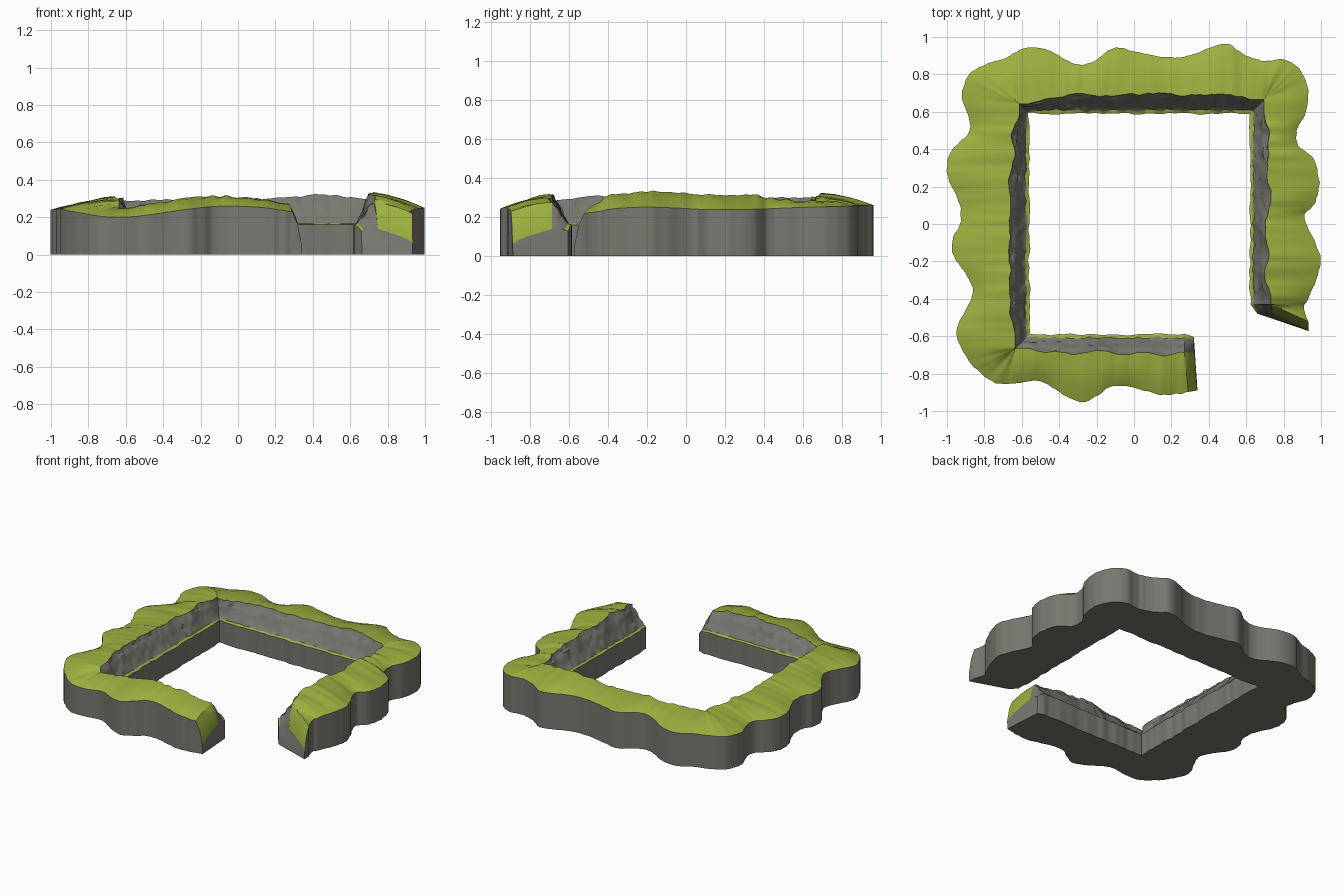
import bpy, bmesh, math
from mathutils import Vector, noise

if "Cube" in bpy.data.objects:
    bpy.data.objects.remove(bpy.data.objects["Cube"], do_unlink=True)


def make_material(name, color):
    mat = bpy.data.materials.new(name)
    mat.use_nodes = True
    mat.diffuse_color = color
    mat.node_tree.nodes["Principled BSDF"].inputs["Base Color"].default_value = color
    return mat


def spline(keys, u):
    """Smooth interpolation through evenly spaced keys."""
    i = min(int(u), len(keys) - 2)
    t = u - i
    p0, p1, p2, p3 = (keys[min(max(i + k, 0), len(keys) - 1)] for k in (-1, 0, 1, 2))
    return p1 + (p2 - p0) * (t / 2) + (p0 * 2 - p1 * 5 + p2 * 4 - p3) * (t * t / 2) \
        + (p1 * 3 - p0 - p2 * 3 + p3) * (t ** 3 / 2)


def clamp(value, low, high):
    return max(low, min(high, value))


def wobble(point, scale, amount):
    return noise.noise(Vector((point.x, point.y, 0.37)) * scale) * amount


# Scalloped outer edge of the bank, from the front opening round to the right end
OUTLINE = [Vector(p) for p in (
    (.29, -.9), (.22, -.91), (.13, -.91), (-.03, -.87), (-.12, -.87), (-.2, -.92),
    (-.28, -.955), (-.38, -.91), (-.5, -.84), (-.62, -.85), (-.74, -.85), (-.84, -.78),
    (-.92, -.67), (-.95, -.57), (-.91, -.48), (-.86, -.37), (-.89, -.28), (-.96, -.18),
    (-.97, -.08), (-.93, 0), (-.93, .1), (-.99, .24), (-1, .32), (-.97, .4),
    (-.89, .48), (-.88, .56), (-.92, .69), (-.88, .8), (-.8, .85), (-.68, .89),
    (-.58, .94), (-.46, .93), (-.35, .87), (-.27, .85), (-.2, .88), (-.1, .94),
    (.05, .91), (.2, .89), (.3, .9), (.4, .94), (.5, .96), (.6, .9),
    (.7, .87), (.8, .88), (.88, .83), (.93, .73), (.92, .6), (.87, .5),
    (.88, .42), (.96, .35), (.99, .22), (.96, .1), (.91, .05), (.93, -.02),
    (.99, -.15), (.99, -.25), (.94, -.38), (.91, -.44), (.93, -.52))]

# Heights along the outline, of the outer rim and the inner crest
RIM = [.23, .26, .24, .2, .24, .25, .24, .24, .23, .24,
       .24, .26, .26, .26, .26, .25, .24, .24, .25, .22]
CREST = [.27, .31, .3, .25, .29, .31, .3, .29, .3, .31,
         .29, .3, .3, .32, .285, .28, .31, .315, .33, .275]

LEDGE_Z = 0.16
ROCK_STEPS = 7
STEPS_PER_KEY = 6


def inner_point(outer, offset, on_right_arm, on_front_arm):
    """Nearest point on the straight-sided inner court, grown by an offset."""
    low_y = -.43 if on_right_arm else -.59 - offset
    high_x = .27 if on_front_arm else .62 + offset
    return Vector((clamp(outer.x, -.56 - offset, high_x),
                   clamp(outer.y, low_y, .59 + offset)))


def corner_closeness(base):
    """One at a corner of the inner court, falling to zero along its sides."""
    corners = [Vector(c) for c in ((-.56, -.59), (-.56, .59), (.62, .59))]
    return max(0, 1 - min((base - c).length for c in corners) / .13)


def cross_section(u):
    outer = spline(OUTLINE, u)
    share = u / (len(OUTLINE) - 1) * (len(RIM) - 1)
    rim, crest = spline(RIM, share), spline(CREST, share)
    arms = (u > 46, u < 8)
    outer += outer.normalized() * wobble(outer, 30, .008)

    # Inner wall and narrow grass ledge
    base = inner_point(outer, 0, *arms)
    foot = inner_point(outer, wobble(base, 18, .01), *arms)
    points = [foot.to_3d(), foot.to_3d() + Vector((0, 0, LEDGE_Z))]
    lip = inner_point(outer, .018 + wobble(base, 40, .012), *arms)
    points.append(lip.to_3d() + Vector((0, 0, LEDGE_Z + .006)))

    # Craggy, layered rock slope up to the crest, drawn in at the corners
    reach = .078 - .03 * corner_closeness(base) + wobble(base, 7, .03)
    for k in range(1, ROCK_STEPS + 1):
        t = k / ROCK_STEPS
        offset = .022 + reach * t + wobble(base + Vector((t, 0)), 22, .012)
        p = inner_point(outer, offset, *arms)
        z = LEDGE_Z + (crest - LEDGE_Z) * t ** .85
        z += wobble(base + Vector((0, t)), 25, .01) + .004 * math.sin(4 * math.pi * t)
        points.append(Vector((p.x, p.y, z)))

    # Grass falling to the rim, then the outer wall
    top = points[-1].copy()
    edge = Vector((outer.x, outer.y, rim))
    for t in (.3, .6, .85):
        p = top.lerp(edge, t)
        p.z += .012 * math.sin(math.pi * t) + wobble(outer, 20, .006)
        points.append(p)
    points.append(edge)
    points.append(outer.to_3d())
    return points


def end_sections(section, shift_inner, shift_outer):
    """Two lowered, pushed-out copies of a section that round off an arm."""
    result = []
    for push, drop in ((.6, .4), (1, 1)):
        ring = []
        for k, p in enumerate(section):
            t = k / (len(section) - 1)
            q = p + Vector(shift_inner).lerp(Vector(shift_outer), t) * push
            dome = .12 + .03 * math.sin(math.pi * t) - .08 * max(0, t - .6) / .4
            q.z = p.z + (min(p.z, dome) - p.z) * drop
            ring.append(q)
        result.append(ring)
    return result


grass = make_material("grass green", (.33, .44, .05, 1))
rock = make_material("rock grey", (.19, .185, .16, 1))

count = (len(OUTLINE) - 1) * STEPS_PER_KEY
sections = [cross_section(i / STEPS_PER_KEY) for i in range(count + 1)]
front_end = end_sections(sections[0], (.05, -.02, 0), (.05, .01, 0))
right_end = end_sections(sections[-1], (.04, -.05, 0), (0, -.05, 0))
sections = front_end[::-1] + sections + right_end

# Skin the sections; the ledge strip and the top strips are grass
bm = bmesh.new()
rings = [[bm.verts.new(p) for p in section] for section in sections]
size = len(rings[0])
crest_index = 2 + ROCK_STEPS
for a, b in zip(rings, rings[1:]):
    for k in range(size):
        n = (k + 1) % size
        face = bm.faces.new((a[k], a[n], b[n], b[k]))
        is_grass = k == 1 or crest_index <= k < size - 2
        face.material_index = 0 if is_grass else 1
for ring in (rings[0], rings[-1]):
    bm.faces.new(ring).material_index = 1
bmesh.ops.remove_doubles(bm, verts=bm.verts, dist=.0004)
bmesh.ops.recalc_face_normals(bm, faces=bm.faces)

mesh = bpy.data.meshes.new("rocky_bank")
bm.to_mesh(mesh)
bm.free()
mesh.materials.append(grass)
mesh.materials.append(rock)
bank = bpy.data.objects.new("rocky_bank", mesh)
bpy.context.collection.objects.link(bank)
bpy.context.view_layer.objects.active = bank
bank.select_set(True)
bpy.ops.object.shade_smooth_by_angle(angle=math.radians(35))
